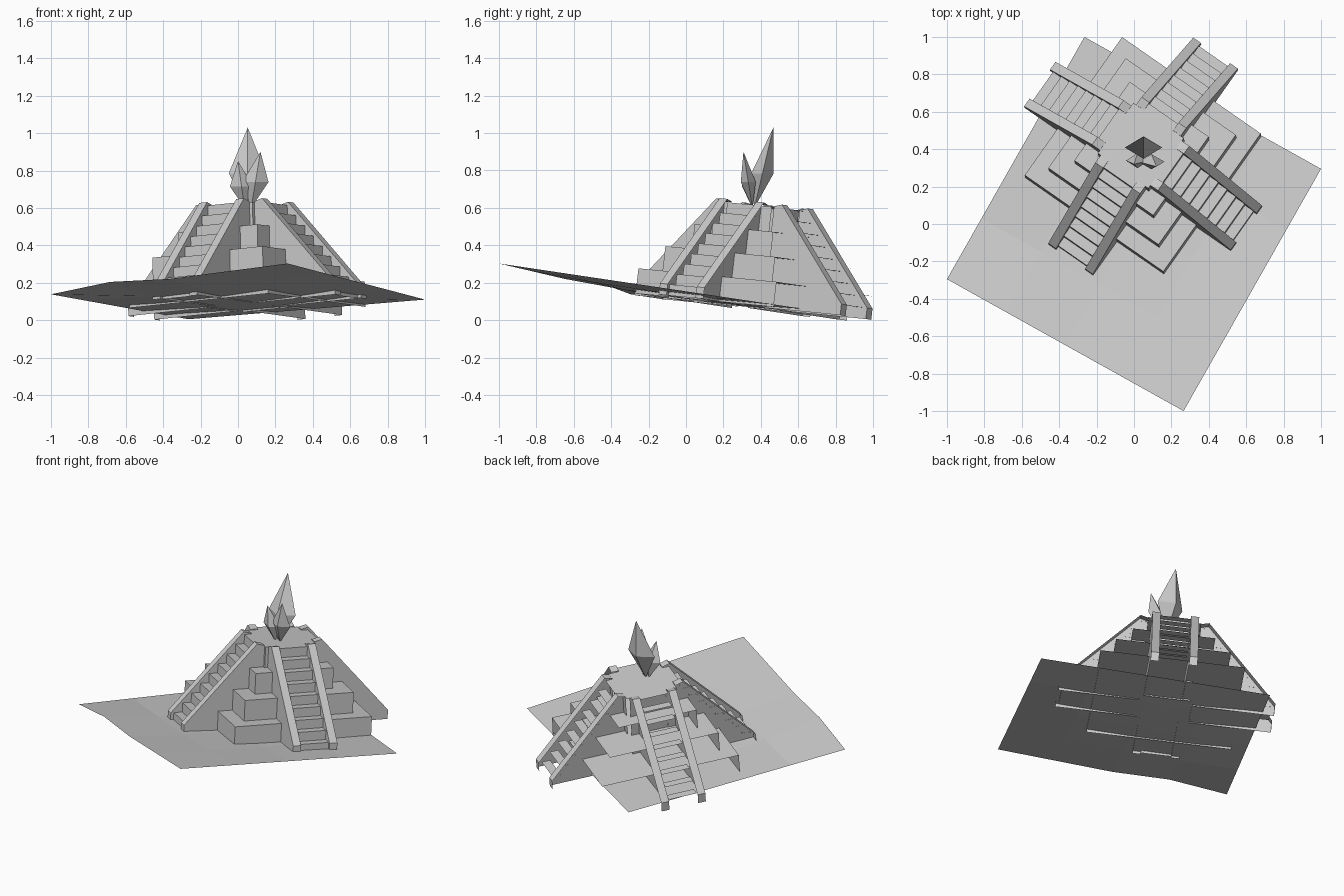
import bpy, bmesh
from math import radians
from mathutils import Matrix, Vector

if "Cube" in bpy.data.objects:
    bpy.data.objects.remove(bpy.data.objects["Cube"])

# Leaning frame of the pyramid: local +x is the right-front stair, +y the right-back stair
normal = Vector((-0.025, 0.115, 1)).normalized()
tilt = Vector((0, 0, 1)).rotation_difference(normal).to_matrix().to_4x4()
FRAME = Matrix.Translation((0.05, 0.357, 0.068)) @ tilt @ Matrix.Rotation(radians(-35), 4, 'Z')


def finish(name, bm, matrix=Matrix()):
    bm.transform(matrix)
    me = bpy.data.meshes.new(name)
    bm.to_mesh(me)
    bm.free()
    ob = bpy.data.objects.new(name, me)
    bpy.context.collection.objects.link(ob)
    return ob


def prism(profile, v0, v1, turn=0):
    """Extrude an (outward, up) profile sideways and turn it by quarter turns."""
    bm = bmesh.new()
    rings = [[bm.verts.new((u, v, h)) for u, h in profile] for v in (v0, v1)]
    n = len(profile)
    bm.faces.new(rings[0])
    bm.faces.new(rings[1])
    for i in range(n):
        j = (i + 1) % n
        bm.faces.new((rings[0][i], rings[0][j], rings[1][j], rings[1][i]))
    bmesh.ops.recalc_face_normals(bm, faces=bm.faces)
    bm.transform(Matrix.Rotation(radians(90 * turn), 4, 'Z'))
    bm.normal_update()
    return bm


def prune(bm, keep_radius=9):
    """The shell is open underneath and on its back walls."""
    gone = []
    for f in bm.faces:
        c = f.calc_center_median()
        back = f.normal.x < -0.9 or f.normal.y > 0.9
        end_cap = max(abs(c.x), abs(c.y)) > keep_radius
        if f.normal.z < -0.9 or (back and not end_cap):
            gone.append(f)
    bmesh.ops.delete(bm, geom=gone, context='FACES')


# Stepped tiers
RISE = 0.135
for i, half in enumerate((0.453, 0.36, 0.258, 0.165)):
    z0, z1 = i * RISE, (i + 1) * RISE
    bm = prism([(-half, z0), (half, z0), (half, z1), (-half, z1)], -half, half)
    prune(bm)
    finish(f"tier_{i + 1}", bm, FRAME)

# Four stairs with side rails
STEPS, TOP, INNER, OUTER = 9, 0.54, 0.21, 0.655
run = (OUTER - INNER) / (STEPS - 1)
steps = [(0.16, 0.0)]
for i in range(STEPS):
    u = OUTER - i * run
    steps += [(u, i * TOP / STEPS), (u, (i + 1) * TOP / STEPS)]
steps.append((0.16, TOP))
rail = [(0.165, 0), (0.675, 0), (0.675, 0.06), (0.215, 0.558), (0.165, 0.545)]

for k, side in enumerate(("right", "back", "left", "front")):
    bm = prism(steps, -0.096, 0.096, k)
    ends = [f for f in bm.faces if len(f.verts) > 4]
    bmesh.ops.delete(bm, geom=ends, context='FACES')
    prune(bm)
    finish(f"{side}_stair_steps", bm, FRAME)
    for n, (a, b) in enumerate(((-0.146, -0.095), (0.095, 0.146))):
        bm = prism(rail, a, b, k)
        prune(bm, 0.66)
        finish(f"{side}_stair_rail_{n + 1}", bm, FRAME)


# Crystals on the summit
def crystal(name, base, tip, at, rx, ry):
    base, tip = Vector(base), Vector(tip)
    mid = base.lerp(tip, at)
    bm = bmesh.new()
    lo, hi = bm.verts.new(base), bm.verts.new(tip)
    ring = [bm.verts.new(mid + Vector(o)) for o in
            ((rx, 0, 0), (0, ry, 0), (-rx, 0, 0), (0, -ry, 0))]
    for i in range(4):
        a, b = ring[i], ring[(i + 1) % 4]
        bm.faces.new((a, b, hi))
        bm.faces.new((b, a, lo))
    finish(name, bm)


crystal("large_crystal", (0.05, 0.365, 0.6), (0.052, 0.467, 1.03), 0.43, 0.1, 0.06)
crystal("right_crystal", (0.07, 0.355, 0.6), (0.12, 0.307, 0.9), 0.46, 0.07, 0.04)
crystal("left_crystal", (0.035, 0.355, 0.6), (0.0, 0.32, 0.85), 0.46, 0.062, 0.04)

# Sloping ground sheet
L, B, T, R = (Vector(p) for p in ((-1, -0.295, 0.138), (0.265, -1, 0.303),
                                  (-0.265, 1, 0.005), (1, 0.295, 0.11)))
N = 4
bm = bmesh.new()
grid = []
for i in range(N + 1):
    row = []
    for j in range(N + 1):
        s, t = i / N, j / N
        p = L.lerp(B, s).lerp(T.lerp(R, s), t)
        p.z -= 0.025 * 16 * s * (1 - s) * t * (1 - t)
        if (i, j) == (1, 0):
            p.z += 0.025
        row.append(bm.verts.new(p))
    grid.append(row)
for i in range(N):
    for j in range(N):
        bm.faces.new((grid[i][j], grid[i + 1][j], grid[i + 1][j + 1], grid[i][j + 1]))
finish("ground_sheet", bm)
